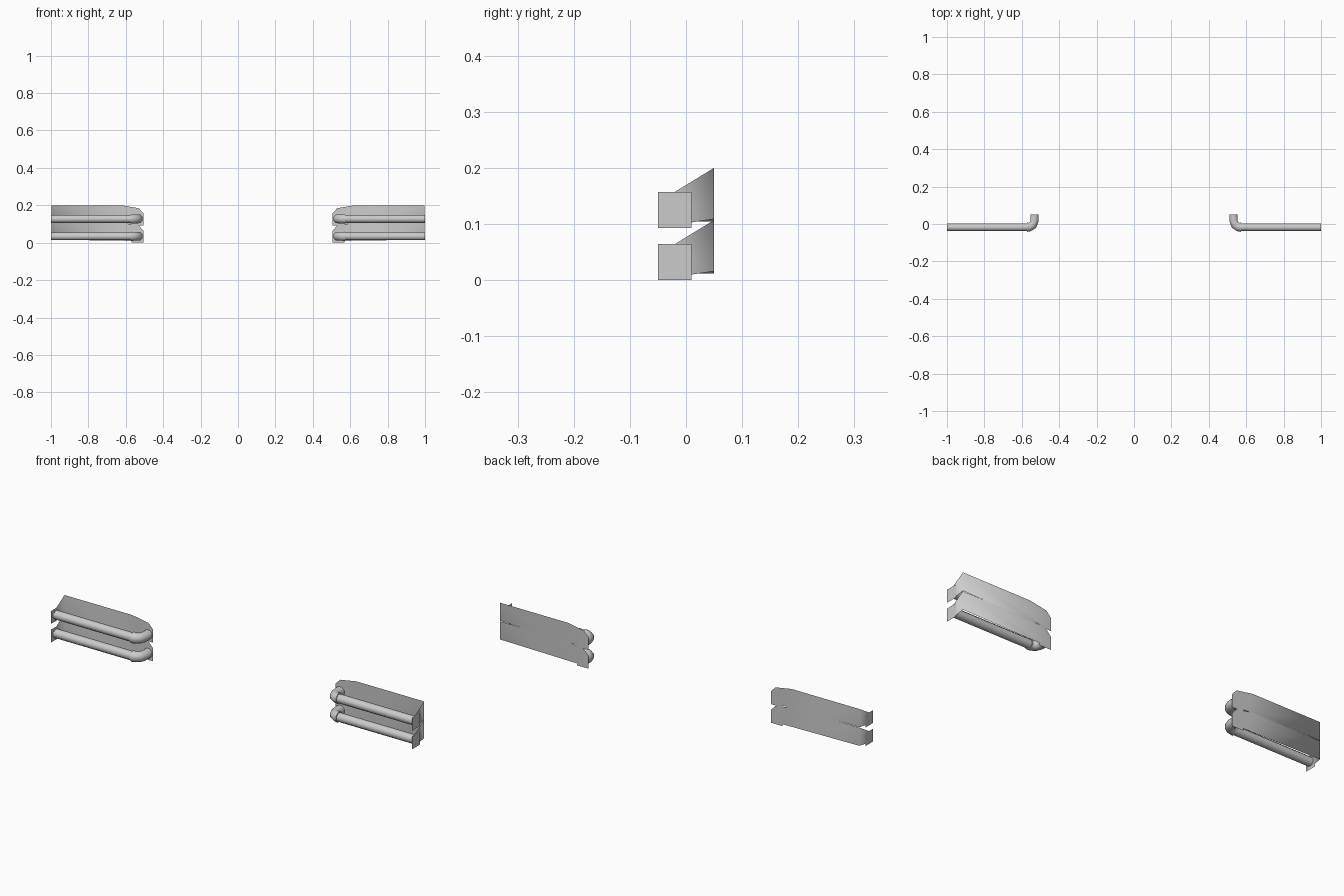
import bpy, bmesh
from math import sin, cos, pi, radians

if "Cube" in bpy.data.objects:
    bpy.data.objects.remove(bpy.data.objects["Cube"])

TIER = 0.093      # vertical spacing of the two pipes
PY, PZ = -0.017, 0.034  # pipe axis of the lower pipe
SIDES = 8


def finish(name, bm, smooth=None):
    """Make an object from the bmesh and mirror it to the other side."""
    me = bpy.data.meshes.new(name)
    bm.to_mesh(me)
    bm.free()
    ob = bpy.data.objects.new(name, me)
    bpy.context.collection.objects.link(ob)
    m = ob.modifiers.new("mirror", 'MIRROR')
    m.use_mirror_merge = False
    if smooth:
        bpy.ops.object.select_all(action='DESELECT')
        ob.select_set(True)
        bpy.context.view_layer.objects.active = ob
        bpy.ops.object.shade_smooth_by_angle(angle=radians(smooth))
    return ob


def tube(name, stations, dz):
    """Open tube through (x, y, turn angle, radius) stations."""
    bm = bmesh.new()
    prev = None
    for x, y, a, r in stations:
        a = radians(a)
        ring = []
        for i in range(SIDES):
            t = 2 * pi * (i + 0.5) / SIDES
            u = r * cos(t)
            ring.append(bm.verts.new((x + u * sin(a), y + u * cos(a), PZ + dz + r * sin(t))))
        if prev:
            for i in range(SIDES):
                j = (i + 1) % SIDES
                bm.faces.new((prev[i], prev[j], ring[j], ring[i]))
        prev = ring
    bmesh.ops.recalc_face_normals(bm, faces=bm.faces)
    return finish(name, bm, 50)


def card(name, polys):
    """Thin single-sided sheets; equal corners are welded."""
    bm = bmesh.new()
    for p in polys:
        bm.faces.new([bm.verts.new(c) for c in p])
    bmesh.ops.remove_doubles(bm, verts=bm.verts, dist=0.0001)
    return finish(name, bm, 100 if len(polys) > 1 else None)


for tier, dz in (("lower", 0.0), ("upper", TIER)):
    # straight pipe
    tube(tier + "_pipe", [(1.0, PY, 0, 0.022), (0.56, PY, 0, 0.022)], dz)

    # elbow turning back to the wall, with a collar lip around the pipe
    tube(tier + "_elbow", [
        (0.572, PY, 0, 0.021), (0.572, PY, 0, 0.027), (0.556, -0.016, 15, 0.025),
        (0.541, -0.005, 50, 0.025), (0.532, 0.016, 90, 0.0245), (0.532, 0.05, 90, 0.0245)], dz)

    # square flange at the pipe's outer end
    z0, z1 = dz, dz + 0.064
    card(tier + "_end_flange", [[(1.0, -0.05, z0), (1.0, 0.01, z0),
                                 (1.0, 0.01, z1), (1.0, -0.05, z1)]])
    # square flange behind the elbow
    card(tier + "_wall_flange", [[(0.505, 0.049, z0), (0.57, 0.049, z0),
                                  (0.57, 0.049, z1), (0.505, 0.049, z1)]])

    # backing sheet: wall panel with clipped corner, and sloped side panel
    wall = [(0.996, 0.016), (0.996, 0.107), (0.62, 0.107), (0.53, 0.091),
            (0.505, 0.064), (0.505, 0.008), (0.575, 0.01)]
    side = [(0.05, 0.016), (-0.035, 0.003), (-0.035, 0.055), (0.05, 0.107)]
    card(tier + "_backing_sheet", [
        [(x, 0.05, z + dz) for x, z in wall],
        [(0.996, y, z + dz) for y, z in side]])
